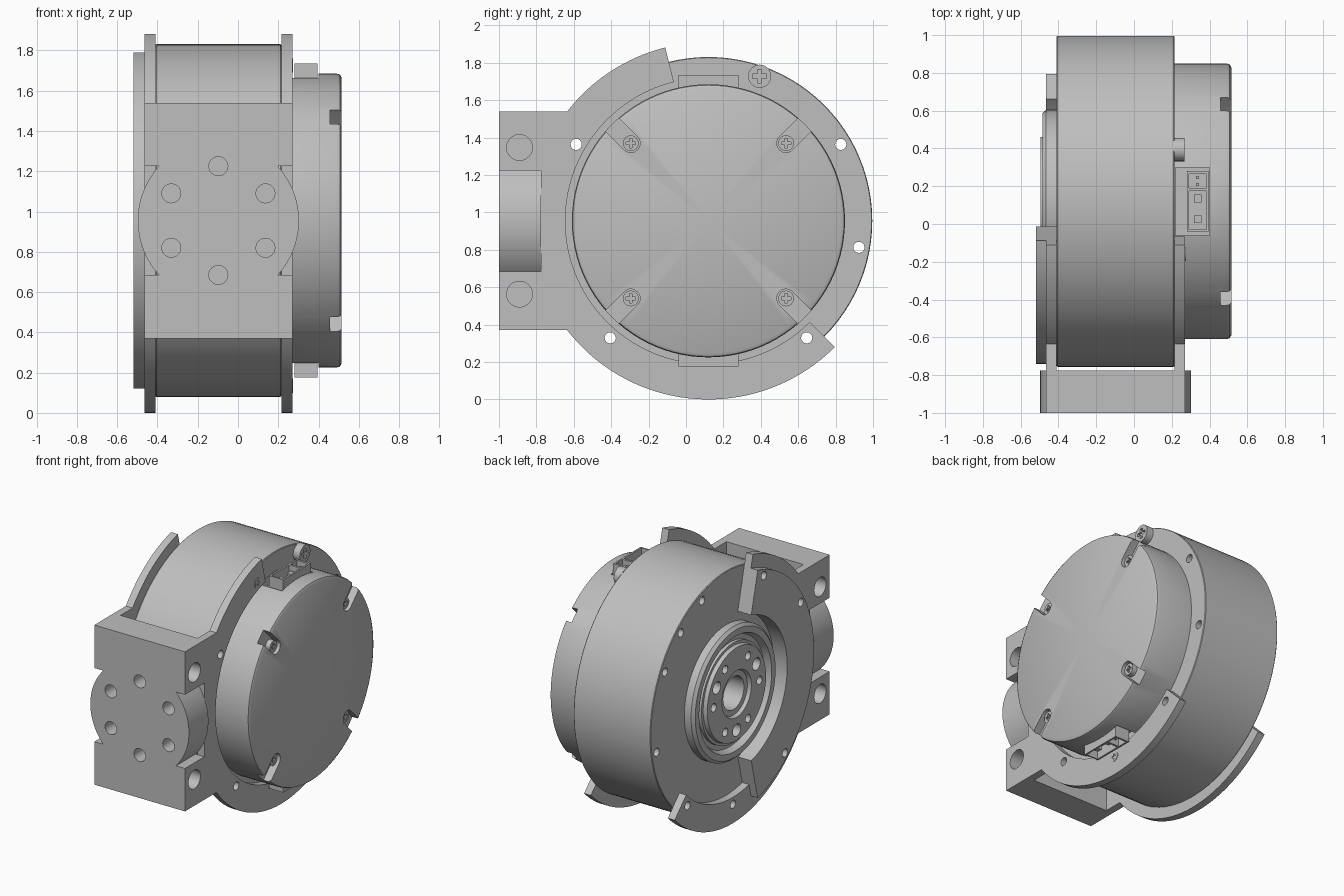
import bpy, bmesh
from math import sin, cos, radians, pi, asin, degrees

if "Cube" in bpy.data.objects:
    bpy.data.objects.remove(bpy.data.objects["Cube"])

CY, CZ = 0.12, 0.955      # motor axis runs along x
BX = -0.0975              # middle of the bracket

grey = bpy.data.materials.new("plain_grey")
grey.use_nodes = True
grey.diffuse_color = (0.52, 0.52, 0.52, 1)
grey.node_tree.nodes["Principled BSDF"].inputs["Base Color"].default_value = (0.52, 0.52, 0.52, 1)


def arc(r, a, b, n, cx=CY, cy=CZ):
    return [(cx + r * cos(radians(a + (b - a) * i / n)),
             cy + r * sin(radians(a + (b - a) * i / n))) for i in range(n + 1)]


def circle(r, cx=CY, cy=CZ, n=24):
    return arc(r, 0, 360, n, cx, cy)[:-1]


def polar(r, a):
    return CY + r * cos(radians(a)), CZ + r * sin(radians(a))


def rect(u0, u1, v0, v1):
    return [(u0, v0), (u1, v0), (u1, v1), (u0, v1)]


def finish(name, bm):
    bmesh.ops.remove_doubles(bm, verts=bm.verts, dist=0.0001)
    bmesh.ops.recalc_face_normals(bm, faces=bm.faces)
    me = bpy.data.meshes.new(name)
    bm.to_mesh(me)
    bm.free()
    me.materials.append(grey)
    ob = bpy.data.objects.new(name, me)
    bpy.context.collection.objects.link(ob)
    return ob


def prism(name, pts, a, b, axis="x"):
    """Extrude a flat outline along x (outline in y, z) or y (outline in x, z)."""
    bm = bmesh.new()
    place = (lambda u, v, t: (t, u, v)) if axis == "x" else (lambda u, v, t: (u, t, v))
    lo = [bm.verts.new(place(u, v, a)) for u, v in pts]
    hi = [bm.verts.new(place(u, v, b)) for u, v in pts]
    bm.faces.new(lo)
    bm.faces.new(hi)
    for i in range(len(pts)):
        j = (i + 1) % len(pts)
        bm.faces.new((lo[i], lo[j], hi[j], hi[i]))
    return finish(name, bm)


def lathe(name, profile, steps=96):
    """Spin a (radius, x) profile round the motor axis."""
    bm = bmesh.new()
    vs = [bm.verts.new((x, CY, CZ + r)) for r, x in profile]
    es = [bm.edges.new(p) for p in zip(vs, vs[1:])]
    bmesh.ops.spin(bm, geom=vs + es, cent=(0, CY, CZ), axis=(1, 0, 0),
                   angle=2 * pi, steps=steps)
    return finish(name, bm)


def cut(ob, cutters):
    bpy.context.view_layer.objects.active = ob
    for c in cutters:
        m = ob.modifiers.new("cut", "BOOLEAN")
        m.operation, m.solver, m.object = "DIFFERENCE", "EXACT", c
        bpy.ops.object.modifier_apply(modifier=m.name)
        bpy.data.objects.remove(c)
    return ob


def drill(r, a, x0, x1, size):
    return prism("cutter", circle(size, *polar(r, a), 16), x0, x1)


def screw(name, r, a, x0, x1, size):
    y, z = polar(r, a)
    head = prism(name, circle(size, y, z), x0, x1)
    long, thin = size * 0.6, size * 0.18
    cut(head, [prism("cutter", rect(y - p, y + p, z - q, z + q), x1 - 0.015, x1 + 0.05)
               for p, q in ((long, thin), (thin, long))])


# Motor drum with the stepped output hub
drum = lathe("motor_drum", [
    (0, 0.215), (0.872, 0.215), (0.876, 0.21), (0.876, -0.405), (0.872, -0.41),
    (0.485, -0.41), (0.485, -0.465), (0.465, -0.485), (0.42, -0.485), (0.40, -0.44),
    (0.365, -0.44), (0.365, -0.465), (0.345, -0.465), (0.34, -0.495), (0.17, -0.495),
    (0.16, -0.47), (0.12, -0.47), (0.12, -0.25), (0, -0.25)])
THROUGH, BLIND = (30, -10, -50, 150, 230), (50, 70, 110, 270)
cut(drum, [drill(0.817, a, -0.7, 0.4, 0.03) for a in THROUGH]
    + [drill(0.817, a, -0.7, -0.3, 0.03) for a in BLIND]
    + [drill(0.265, a, -0.6, -0.4, 0.03) for a in range(0, 360, 60)]
    + [drill(0.265, a, -0.6, -0.4, 0.045) for a in (30, 150, 270)])

# Rear cover with rounded rim, screw notches and connector pockets
cover = lathe("end_cover", [(0, 0.2), (0.73, 0.2), (0.73, 0.49), (0.725, 0.506),
                            (0.709, 0.515), (0, 0.515)])


def notch(a):
    local = arc(0.05, 90, 270, 10, 0.587, 0) + [(0.8, -0.05), (0.8, 0.05)]
    c, s = cos(radians(a)), sin(radians(a))
    return prism("cutter", [(CY + u * c - v * s, CZ + u * s + v * c) for u, v in local],
                 0.458, 0.6)


DIAGONALS = (45, 135, 225, 315)
cut(cover, [notch(a) for a in DIAGONALS]
    + [prism("cutter", rect(-0.06, 0.30, CZ + s * 0.66, CZ + s * 0.85), 0.22, 0.40)
       for s in (1, -1)])
for i, a in enumerate(DIAGONALS):
    screw(f"cover_screw_{i + 1}", 0.587, a, 0.45, 0.495, 0.042)

# Connector housings, top and bottom
for label, s in (("top", 1), ("bottom", -1)):
    z = lambda h: CZ + s * h
    body = prism(label + "_connector", rect(-0.04, 0.28, z(0.63), z(0.78)), 0.28, 0.395)
    cut(body, [prism("cutter", rect(y0, y1, z(0.70), z(0.9)), 0.292, 0.383)
               for y0, y1 in ((-0.03, 0.175), (0.19, 0.265))])
    for i, (y, r) in enumerate(((0.025, 0.02), (0.135, 0.02), (0.21, 0.008), (0.245, 0.008))):
        prism(f"{label}_pin_{i + 1}", rect(y - r, y + r, z(0.69), z(0.75)), 0.337 - r, 0.337 + r)

# Bracket side plates: C-shaped arcs that run forward to the mounting block
R, HALF = 0.955, 0.585
meet = 180 - degrees(asin(HALF / R))
outline = (arc(R, 104, meet, 16) + [(-0.775, CZ + HALF), (-0.775, CZ - HALF)]
           + arc(R, 360 - meet, 315, 36) + arc(0.765, 315, 104, 72))
right_plate = prism("right_side_plate", outline, 0.215, 0.27)
cut(right_plate, [drill(0.817, a, 0.1, 0.4, 0.03) for a in (150, 230, -50)])
left_plate = prism("left_side_plate", outline, -0.465, -0.41)
cut(left_plate, [drill(0.817, a, -0.7, -0.3, 0.03) for a in (110, 150, 230, 270, -50)])
flange = prism("left_flange", arc(0.86, 104, 256, 56) + arc(0.55, 256, 104, 56), -0.52, -0.411)
cut(flange, [drill(0.817, a, -0.7, -0.3, 0.03) for a in (110, 150, 230)])

# Mounting block with round bulges on both sides
bulge = degrees(asin(0.27 / 0.4))
side = [(0.3675, -HALF), (0.3675, -0.27)] + arc(0.4, -bulge, bulge, 24, 0, 0) \
    + [(0.3675, 0.27), (0.3675, HALF)]
block = prism("mounting_block", [(BX + u, CZ + v) for u, v in side]
              + [(BX - u, CZ - v) for u, v in side], -1, -0.775, "y")
cut(block, [prism("cutter", circle(0.047, BX + 0.27 * sin(radians(a)),
                                   CZ + 0.27 * cos(radians(a))), -1.1, -0.84, "y")
            for a in range(0, 360, 60)]
    + [prism("cutter", circle(0.069, -0.89, CZ + h), x0, x1)
       for h in (0.392, -0.392) for x0, x1 in ((-0.6, -0.3), (0.1, 0.5))])

# Flange screws
screw("large_flange_screw", 0.82, 70.5, 0.21, 0.268, 0.062)
screw("upper_flange_screw", 0.82, 110, 0.21, 0.274, 0.035)
screw("lower_flange_screw", 0.82, 270, 0.21, 0.274, 0.035)

# Smooth the curved walls, keep the edges crisp
for ob in bpy.context.scene.objects:
    ob.select_set(ob.type == "MESH")
bpy.context.view_layer.objects.active = drum
bpy.ops.object.shade_smooth_by_angle(angle=radians(30))
